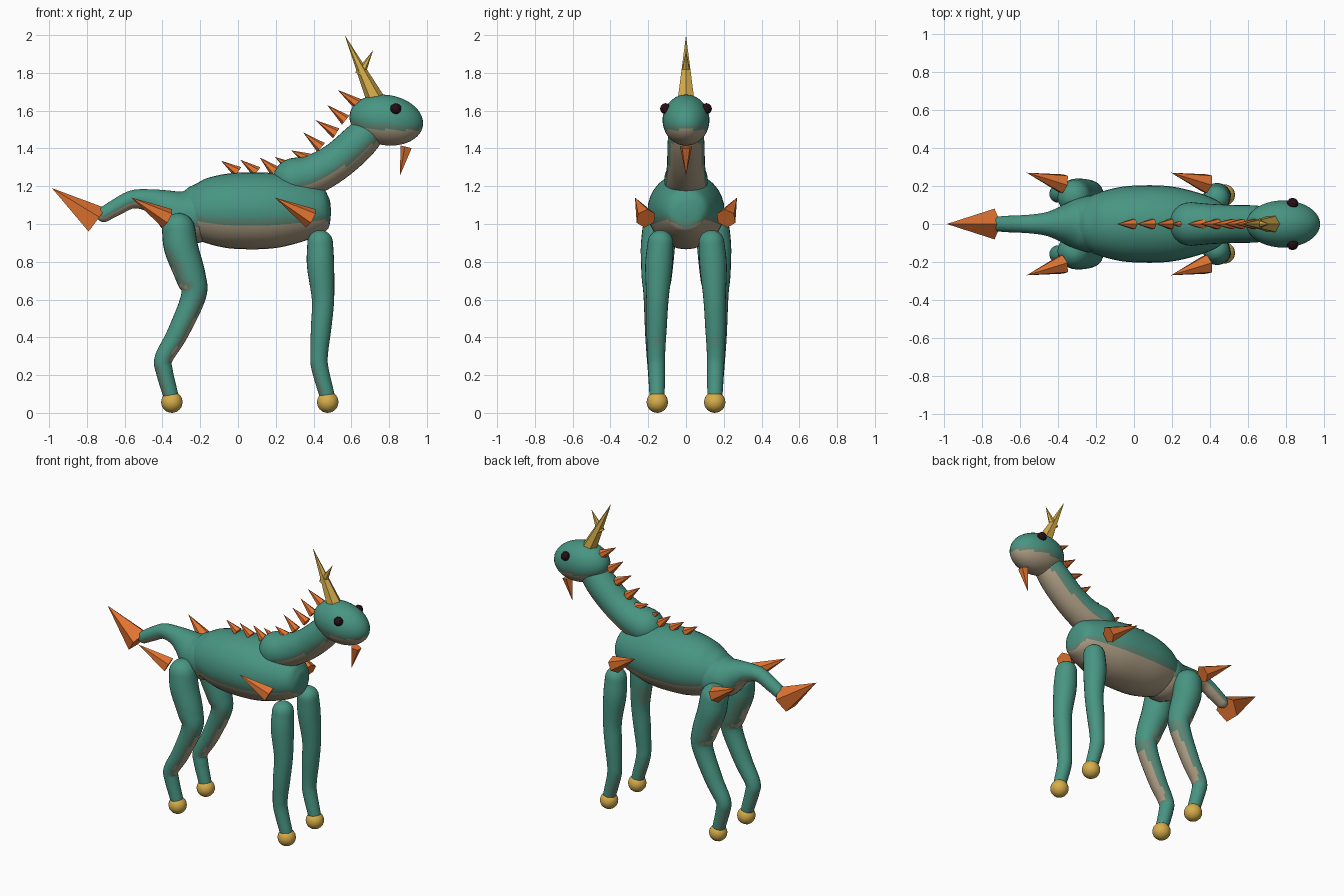
import bpy, bmesh, math
from mathutils import Vector, Matrix

cube = bpy.data.objects.get("Cube")
if cube:
    bpy.data.objects.remove(cube, do_unlink=True)


def material(name, colour):
    m = bpy.data.materials.new(name)
    m.use_nodes = True
    m.diffuse_color = (*colour, 1)
    m.node_tree.nodes["Principled BSDF"].inputs["Base Color"].default_value = (*colour, 1)
    return m


TEAL = material("teal hide", (0.065, 0.30, 0.225))
BAND = material("dusky green band", (0.11, 0.25, 0.185))
TAN = material("tan belly", (0.42, 0.34, 0.23))
ORANGE = material("orange spike", (0.75, 0.17, 0.03))
GOLD = material("gold horn", (0.68, 0.42, 0.07))
BLACK = material("dark eye", (0.02, 0.005, 0.008))
HIDE = [TEAL, BAND, TAN]


def finish(name, bm, mats, smooth=True):
    """Turn a bmesh into an object; hide parts get a pale underside."""
    bmesh.ops.recalc_face_normals(bm, faces=bm.faces)
    bm.normal_update()
    for f in bm.faces:
        f.smooth = smooth
        if len(mats) == 3:
            f.material_index = 2 if f.normal.z < -0.36 else 1 if f.normal.z < -0.14 else 0
    me = bpy.data.meshes.new(name)
    bm.to_mesh(me)
    bm.free()
    for m in mats:
        me.materials.append(m)
    ob = bpy.data.objects.new(name, me)
    bpy.context.collection.objects.link(ob)
    return ob


def spline(points, steps=6):
    """Catmull-Rom through (x, y, z, radius) points."""
    p = [Vector(q) for q in points]
    p = [2 * p[0] - p[1]] + p + [2 * p[-1] - p[-2]]
    out = []
    for a, b, c, d in zip(p, p[1:], p[2:], p[3:]):
        for i in range(steps):
            t = i / steps
            out.append(0.5 * (2 * b + (c - a) * t + (2 * a - 5 * b + 4 * c - d) * t ** 2
                              + (3 * b - a - 3 * c + d) * t ** 3))
    return out + [p[-2]]


def dome(end, inner):
    """Rings that round off a tube end."""
    d = (end.xyz - inner.xyz).normalized()
    r = end.w
    return [Vector((*(end.xyz + d * r * math.sin(a)), r * math.cos(a)))
            for a in (math.pi * k / 12 for k in range(1, 6))]


def tube(name, points, sides=32, rounded=True):
    path = spline(points)
    if rounded:
        path = dome(path[0], path[1])[::-1] + path + dome(path[-1], path[-2])
    bm = bmesh.new()
    rings = []
    for i, q in enumerate(path):
        t = (path[min(i + 1, len(path) - 1)].xyz - path[max(i - 1, 0)].xyz).normalized()
        up = t.cross(Vector((0, 1, 0))).normalized()
        side = up.cross(t)
        rings.append([bm.verts.new(q.xyz + q.w * (side * math.cos(a) + up * math.sin(a)))
                      for a in (math.tau * k / sides for k in range(sides))])
    for r0, r1 in zip(rings, rings[1:]):
        for k in range(sides):
            n = (k + 1) % sides
            bm.faces.new((r0[k], r0[n], r1[n], r1[k]))
    bm.faces.new(rings[0])
    bm.faces.new(rings[-1])
    return finish(name, bm, HIDE)


def spike(name, base, tip, radius, sides=6, mat=ORANGE):
    base, tip = Vector(base), Vector(tip)
    axis = tip - base
    m = (Matrix.Translation((base + tip) / 2)
         @ axis.to_track_quat('Z', 'Y').to_matrix().to_4x4())
    bm = bmesh.new()
    bmesh.ops.create_cone(bm, cap_ends=True, segments=sides, radius1=radius, radius2=0,
                          depth=axis.length, matrix=m)
    return finish(name, bm, [mat], smooth=False)


def ball(name, centre, radius, mat, detail, smooth):
    bm = bmesh.new()
    bmesh.ops.create_icosphere(bm, subdivisions=detail, radius=radius,
                               matrix=Matrix.Translation(centre))
    return finish(name, bm, [mat], smooth)


def in_plane(points, y=0.0):
    return [(x, y, z, r) for x, z, r in points]


# Body, neck and tail
tube("body", in_plane([(-.335, 1.1, .015), (-.32, 1.1, .06), (-.28, 1.09, .11), (-.2, 1.075, .16),
                       (-.07, 1.07, .195), (.07, 1.07, .204), (.2, 1.07, .197), (.32, 1.07, .17),
                       (.41, 1.068, .138), (.46, 1.065, .108), (.484, 1.065, .07),
                       (.492, 1.065, .015)]), rounded=False)
tube("neck", in_plane([(.3, 1.235, .115), (.4, 1.262, .106), (.52, 1.33, .1),
                       (.63, 1.425, .098), (.7, 1.5, .09)]))
tube("tail", in_plane([(-.24, 1.045, .15), (-.32, 1.06, .125), (-.4, 1.1, .085), (-.47, 1.125, .06),
                       (-.56, 1.13, .048), (-.65, 1.085, .044), (-.71, 1.05, .04)]))
spike("tail_spike", (-.75, 0, 1.015), (-.985, 0, 1.19), .085, 5)

# Head
bm = bmesh.new()
bmesh.ops.create_uvsphere(bm, u_segments=40, v_segments=28, radius=1,
                          matrix=Matrix.Translation((.785, 0, 1.55))
                          @ Matrix.Rotation(math.radians(9), 4, 'Y')
                          @ Matrix.Diagonal((.196, .124, .133, 1)))
finish("head", bm, HIDE)
spike("horn", (.725, 0, 1.665), (.565, 0, 2.0), .048, 6, GOLD)
spike("horn_branch", (.645, 0, 1.79), (.715, 0, 1.92), .028, 6, GOLD)
spike("chin_spike", (.893, 0, 1.408), (.858, 0, 1.258), .034, 5)

# Crest of spikes along the back and neck: base x, base z, tip x, tip z
crest = [(0, 1.275, -.09, 1.335), (.1, 1.275, .012, 1.34), (.195, 1.28, .115, 1.352),
         (.28, 1.3, .195, 1.355), (.37, 1.345, .28, 1.39), (.44, 1.405, .345, 1.485),
         (.52, 1.48, .41, 1.55), (.57, 1.55, .472, 1.63), (.635, 1.635, .527, 1.71)]
for i, (bx, bz, tx, tz) in enumerate(crest, 1):
    spike(f"crest_spike_{i}", (bx, 0, bz), (tx, 0, tz), .031)

# Paired parts
FRONT_LEG = [(.435, .9, .068), (.437, .78, .072), (.45, .6, .059), (.44, .45, .054),
             (.43, .32, .047), (.433, .24, .045), (.472, .09, .04)]
HIND_LEG = [(-.315, .97, .088), (-.3, .87, .09), (-.25, .72, .08), (-.235, .62, .066),
            (-.32, .42, .056), (-.393, .29, .048), (-.39, .22, .045), (-.355, .09, .04)]
for side, s in (("near", -1), ("far", 1)):
    for name, leg, top, foot_x, shoulder_x in (("front", FRONT_LEG, .135, .475, .385),
                                               ("hind", HIND_LEG, .143, -.35, -.375)):
        n = len(leg) - 1
        tube(f"{name}_leg_{side}",
             [(x, s * (top + (.153 - top) * i / n + .012 * math.sin(math.pi * i / n)), z, r)
              for i, (x, z, r) in enumerate(leg)], 24)
        ball(f"{name}_foot_{side}", (foot_x, s * .152, .057), .057, GOLD, 3, True)
        spike(f"{name}_side_spike_{side}", (shoulder_x, s * .212, 1.03),
              (shoulder_x - .19, s * .27, 1.14), .055)
    ball(f"eye_{side}", (.835, s * .108, 1.61), .03, BLACK, 2, False)
